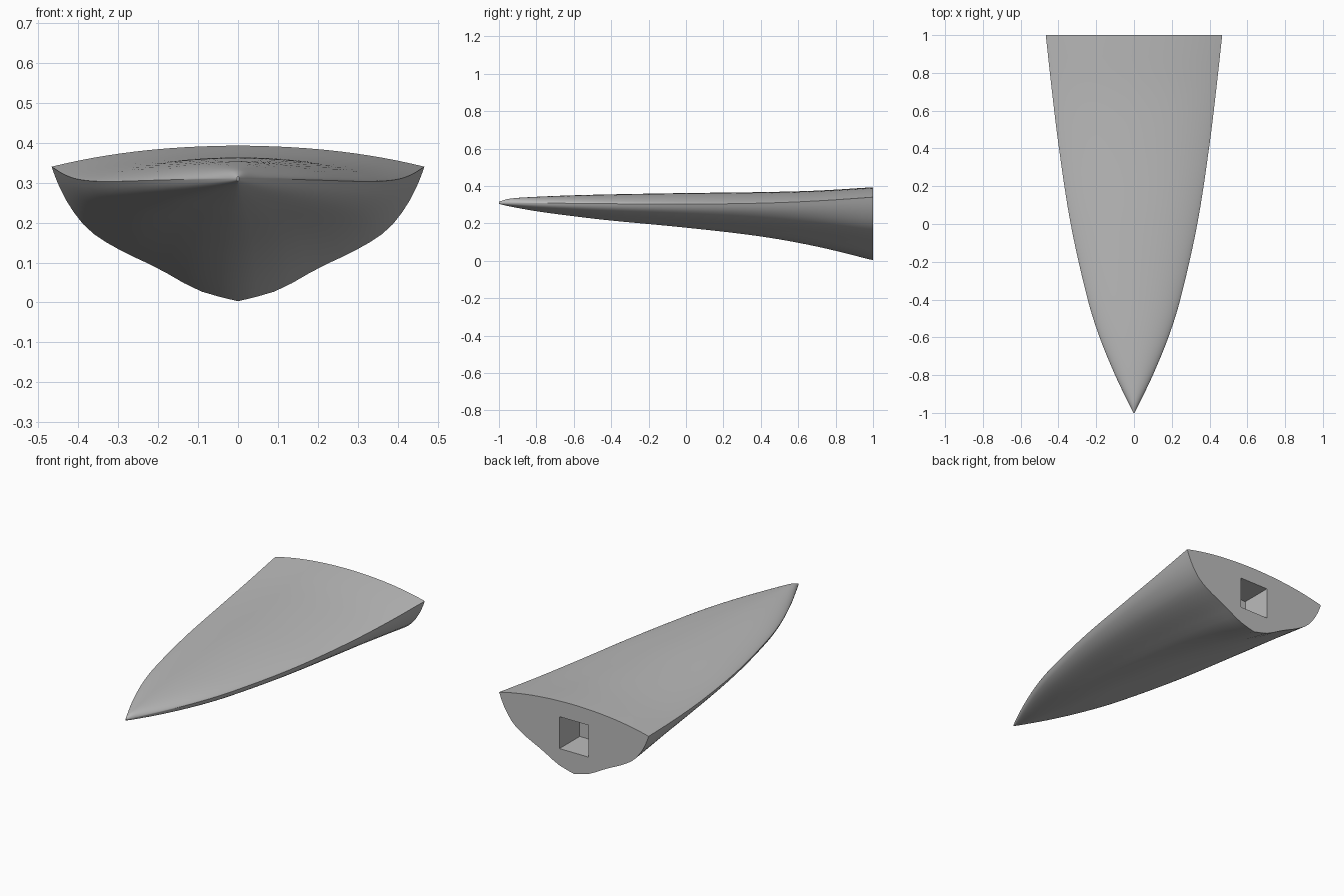
import bpy, bmesh, math

if "Cube" in bpy.data.objects:
    bpy.data.objects.remove(bpy.data.objects["Cube"])

grey = bpy.data.materials.new("plain grey")
grey.diffuse_color = (0.5, 0.5, 0.5, 1)
grey.use_nodes = True
grey.node_tree.nodes["Principled BSDF"].inputs["Base Color"].default_value = grey.diffuse_color

# Hull stations: y, half width, top z, side edge z, keel z
STATIONS = [
    (-1.0, 0.003, 0.315, 0.310, 0.304),
    (-0.95, 0.028, 0.331, 0.310, 0.292),
    (-0.8, 0.100, 0.342, 0.309, 0.265),
    (-0.6, 0.182, 0.350, 0.307, 0.238),
    (-0.4, 0.245, 0.355, 0.305, 0.215),
    (0.0, 0.335, 0.362, 0.303, 0.177),
    (0.4, 0.397, 0.367, 0.308, 0.130),
    (0.7, 0.434, 0.375, 0.320, 0.076),
    (1.0, 0.467, 0.393, 0.340, 0.003),
]
# Lower profile: across, height at bow, height at stern (all 0..1)
LOWER = [(0, 0, 0), (0.21, 0.06, 0.08), (0.43, 0.16, 0.245), (0.645, 0.29, 0.39),
         (0.8, 0.43, 0.53), (0.9, 0.58, 0.70), (0.965, 0.76, 0.87), (1, 1, 1)]


def sample(table, t, col):
    """Smooth interpolation of one column of a table."""
    n = len(table)
    i = max(k for k in range(n - 1) if table[k][0] <= t or k == 0)

    def slope(k):
        a, b = table[max(k - 1, 0)], table[min(k + 1, n - 1)]
        return (b[col] - a[col]) / (b[0] - a[0])
    p, q = table[i], table[i + 1]
    h = q[0] - p[0]
    s = (t - p[0]) / h
    return ((2*s**3 - 3*s*s + 1) * p[col] + (s**3 - 2*s*s + s) * h * slope(i)
            + (3*s*s - 2*s**3) * q[col] + (s**3 - s*s) * h * slope(i + 1))


def section(y):
    """Closed outline of the hull at y, keel first."""
    hw, top, edge, keel = (sample(STATIONS, y, c) for c in (1, 2, 3, 4))
    f = (y + 1) / 2
    steps = 16
    us = [math.sin(math.pi / 2 * k / steps) for k in range(steps + 1)]
    half = []
    for u in us:
        v = (1 - f) * sample(LOWER, u, 1) + f * sample(LOWER, u, 2)
        half.append((u * hw, keel + (edge - keel) * v))
    for u in reversed(us[:-1]):
        v = max(0, 1 - 0.1 * u - 0.9 * u ** 2.3) ** (0.6 + 0.4 * f)
        half.append((u * hw, edge + (top - edge) * v))
    ring = half + [(-x, z) for x, z in reversed(half[1:-1])]
    return [(x, y, z) for x, z in ring]


# Hull: lofted sections with closed ends
bm = bmesh.new()
ys = [-1 + 2 * (k / 48) ** 1.4 for k in range(49)]
rings = [[bm.verts.new(p) for p in section(y)] for y in ys]
for a, b in zip(rings, rings[1:]):
    for i in range(len(a)):
        j = (i + 1) % len(a)
        bm.faces.new((a[i], a[j], b[j], b[i]))
bm.faces.new(rings[0])
bm.faces.new(rings[-1])
bmesh.ops.recalc_face_normals(bm, faces=bm.faces)
mesh = bpy.data.meshes.new("hull")
bm.to_mesh(mesh)
bm.free()
hull = bpy.data.objects.new("hull", mesh)
bpy.context.collection.objects.link(hull)
mesh.materials.append(grey)

# Square socket in the stern
bpy.ops.mesh.primitive_cube_add(size=1, location=(0, 1.0, 0.212))
cutter = bpy.context.object
cutter.name = "socket_cutter"
cutter.scale = (0.18, 0.36, 0.18)
cutter.data.materials.append(grey)
cutter.hide_render = True
cut = hull.modifiers.new("socket", 'BOOLEAN')
cut.operation = 'DIFFERENCE'
cut.solver = 'EXACT'
cut.object = cutter

bpy.ops.object.select_all(action='DESELECT')
hull.select_set(True)
bpy.context.view_layer.objects.active = hull
bpy.ops.object.modifier_apply(modifier=cut.name)
bpy.data.objects.remove(cutter)
bpy.ops.object.shade_smooth_by_angle(angle=math.radians(35))
